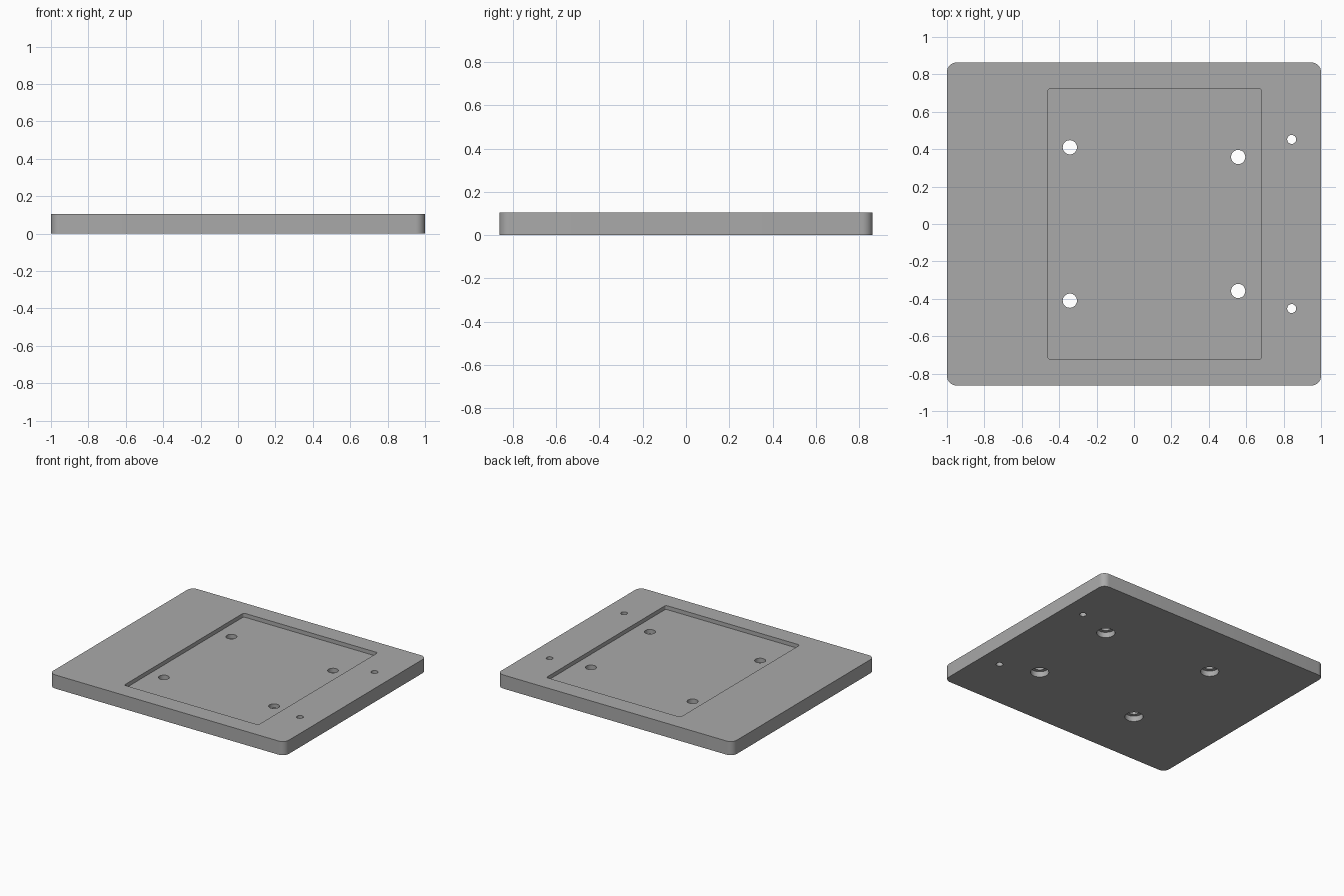
import bpy, bmesh, math

default = bpy.data.objects.get("Cube")
if default:
    bpy.data.objects.remove(default, do_unlink=True)

HEIGHT = 0.105
POCKET_DEPTH = 0.03
BORE_DEPTH = 0.042

grey = bpy.data.materials.new("plain grey")
grey.use_nodes = True
colour = (0.4, 0.4, 0.4, 1)
grey.diffuse_color = colour
grey.node_tree.nodes["Principled BSDF"].inputs["Base Color"].default_value = colour


def prism(name, outline, z0, z1):
    """Solid made by extruding a flat outline from z0 to z1."""
    bm = bmesh.new()
    face = bm.faces.new([bm.verts.new((x, y, z0)) for x, y in outline])
    top = bmesh.ops.extrude_face_region(bm, geom=[face])["geom"]
    bmesh.ops.translate(bm, vec=(0, 0, z1 - z0),
                        verts=[v for v in top if isinstance(v, bmesh.types.BMVert)])
    bmesh.ops.recalc_face_normals(bm, faces=bm.faces)
    mesh = bpy.data.meshes.new(name)
    bm.to_mesh(mesh)
    bm.free()
    mesh.materials.append(grey)
    obj = bpy.data.objects.new(name, mesh)
    bpy.context.collection.objects.link(obj)
    return obj


def rounded_rect(x0, x1, y0, y1, r, steps=8):
    corners = [(x1 - r, y1 - r), (x0 + r, y1 - r), (x0 + r, y0 + r), (x1 - r, y0 + r)]
    points = []
    for i, (cx, cy) in enumerate(corners):
        for s in range(steps + 1):
            a = (i + s / steps) * math.pi / 2
            points.append((cx + r * math.cos(a), cy + r * math.sin(a)))
    return points


def circle(cx, cy, r, n=40):
    return [(cx + r * math.cos(math.tau * i / n), cy + r * math.sin(math.tau * i / n))
            for i in range(n)]


# Plate with rounded corners
plate = prism("base_plate", rounded_rect(-1, 1, -0.863, 0.863, 0.05), 0, HEIGHT)

# Shallow pocket in the top
cutters = [prism("pocket_cutter", rounded_rect(-0.46, 0.68, -0.725, 0.725, 0.015),
                 HEIGHT - POCKET_DEPTH, HEIGHT + 0.1)]

# Mounting holes counterbored from below, and two small pin holes
for side in (-1, 1):
    for x, y in ((-0.343, 0.41), (0.557, 0.358)):
        cutters.append(prism("hole_cutter", circle(x, side * y, 0.038), -0.1, HEIGHT + 0.1))
        cutters.append(prism("bore_cutter", circle(x, side * y, 0.064), -0.1, BORE_DEPTH))
    cutters.append(prism("pin_hole_cutter", circle(0.843, side * 0.452, 0.024),
                         -0.1, HEIGHT + 0.1))

bpy.ops.object.select_all(action="DESELECT")
plate.select_set(True)
bpy.context.view_layer.objects.active = plate
for cutter in cutters:
    cutter.hide_render = True
    mod = plate.modifiers.new("cut", "BOOLEAN")
    mod.operation = "DIFFERENCE"
    mod.solver = "EXACT"
    mod.object = cutter
    bpy.ops.object.modifier_apply(modifier=mod.name)
    bpy.data.objects.remove(cutter, do_unlink=True)

bpy.ops.object.shade_smooth_by_angle(angle=math.radians(30))
